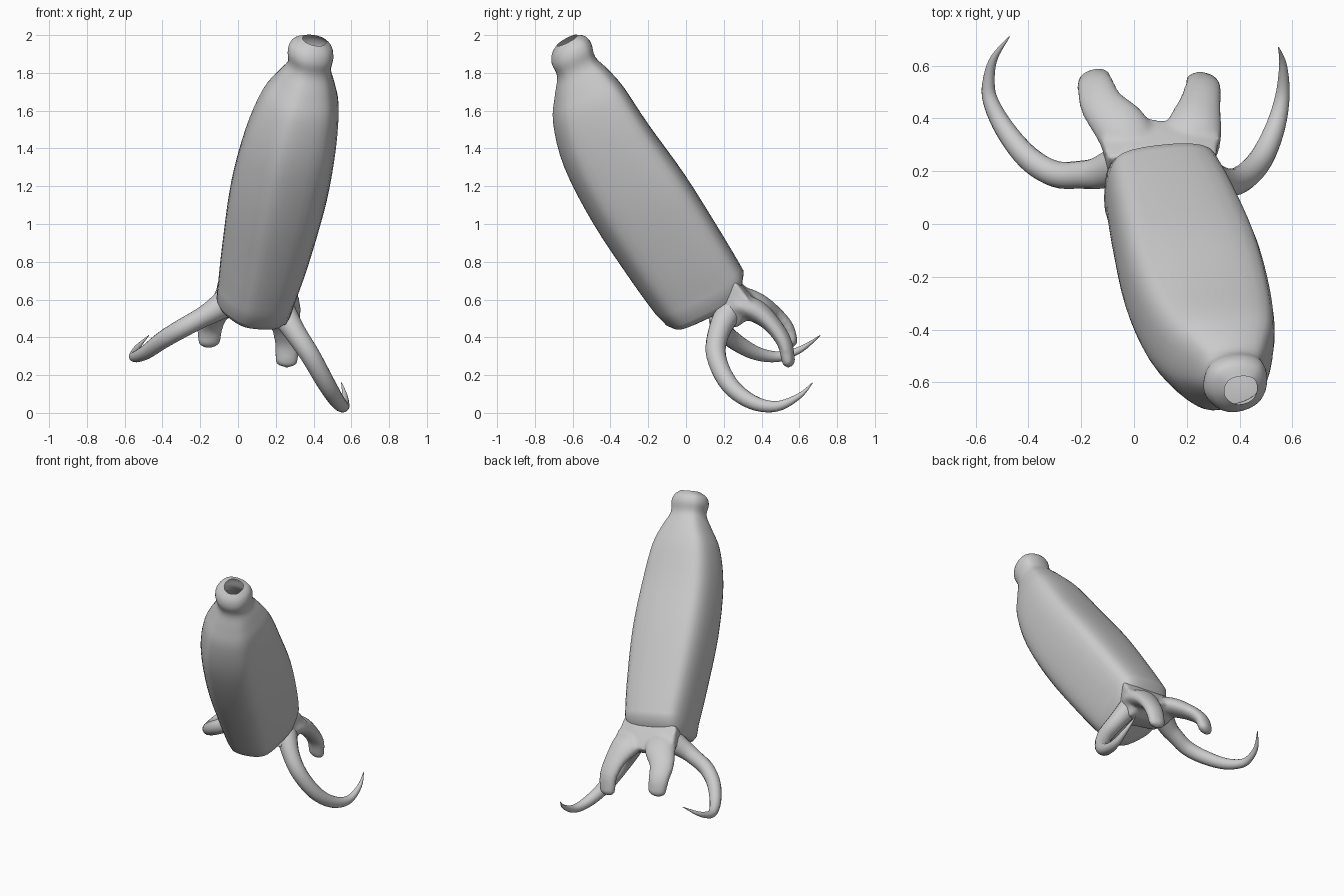
import bpy, bmesh, math
from mathutils import Vector

if "Cube" in bpy.data.objects:
    bpy.data.objects.remove(bpy.data.objects["Cube"])


def spline(pts, n):
    """Catmull-Rom resampling of rows with any number of values."""
    out = []
    for i in range(len(pts) - 1):
        p0, p1 = pts[max(i - 1, 0)], pts[i]
        p2, p3 = pts[i + 1], pts[min(i + 2, len(pts) - 1)]
        for k in range(n):
            t = k / n
            out.append([0.5 * (2 * b + (c - a) * t + (2 * a - 5 * b + 4 * c - d) * t * t
                               + (3 * b - a - 3 * c + d) * t ** 3)
                        for a, b, c, d in zip(p0, p1, p2, p3)])
    return out + [list(pts[-1])]


def loft(bm, rings, cap_start=True, cap_end=True):
    vs = [[bm.verts.new(p) for p in r] for r in rings]
    n = len(vs[0])
    for a, b in zip(vs, vs[1:]):
        for i in range(n):
            bm.faces.new((a[i], a[(i + 1) % n], b[(i + 1) % n], b[i]))
    if cap_start:
        bm.faces.new(vs[0][::-1])
    if cap_end:
        bm.faces.new(vs[-1])


def finish(bm, name):
    bmesh.ops.recalc_face_normals(bm, faces=bm.faces)
    me = bpy.data.meshes.new(name)
    bm.to_mesh(me)
    bm.free()
    me.shade_smooth()
    ob = bpy.data.objects.new(name, me)
    bpy.context.collection.objects.link(ob)
    return ob


def sweep(bm, path, ref, flat=1.0, sides=16, dome=False):
    """Tapered tube through (x, y, z, radius) rows; flat squashes the thickness."""
    rows = spline(path, 5)
    if dome:  # rounded end
        p, q = Vector(rows[-1][:3]), Vector(rows[-2][:3])
        d, r = (p - q).normalized(), rows[-1][3]
        for a in (25, 50, 72, 86):
            t = math.radians(a)
            rows.append([*(p + d * r * flat * math.sin(t)), r * math.cos(t)])
    pts = [Vector(r[:3]) for r in rows]
    w, rings = Vector(ref), []
    for i, p in enumerate(pts):
        t = (pts[min(i + 1, len(pts) - 1)] - pts[max(i - 1, 0)]).normalized()
        w = (w - t * w.dot(t)).normalized()
        h = t.cross(w)
        r = rows[i][3]
        rings.append([p + w * r * math.cos(2 * math.pi * k / sides)
                      + h * r * flat * math.sin(2 * math.pi * k / sides) for k in range(sides)])
    loft(bm, rings)


def cut_corners(poly, f):
    out = []
    for a, b in zip(poly, poly[1:] + poly[:1]):
        out += [a.lerp(b, f), a.lerp(b, 1 - f)]
    return out


# Body cross-section: rounded, uneven pentagon fitted into +-1
sec = [Vector(p) for p in ((-1.03, -.3), (-.3, -1.12), (.85, -.85), (1.1, .9), (-.93, .9))]
for f in (.18, .25, .25):
    sec = cut_corners(sec, f)
lo = [min(p[i] for p in sec) for i in (0, 1)]
hi = [max(p[i] for p in sec) for i in (0, 1)]
sec = [Vector([2 * (p[i] - lo[i]) / (hi[i] - lo[i]) - 1 for i in (0, 1)]) for p in sec]

# Body: leaning hull with a narrow open neck (x, y, z, half width, half depth, roundness)
stations = [
    (.107, .07, .64, .215, .26, 0), (.148, -.045, .815, .237, .27, 0),
    (.215, -.245, 1.125, .26, .275, 0), (.278, -.42, 1.41, .247, .25, 0),
    (.328, -.515, 1.625, .21, .21, .1), (.359, -.553, 1.745, .158, .158, .3),
    (.378, -.58, 1.83, .118, .114, .6), (.385, -.605, 1.9, .124, .118, .7),
    (.392, -.62, 1.945, .108, .1, .7), (.405, -.63, 1.972, .064, .06, .7)]
end = [(.078, .105, .52, .13, .13, 0), (.082, .1, .53, .18, .185, 0),
       (.09, .092, .562, .207, .22, 0)]
axis = Vector((.305, -.73, 1.4)).normalized()
u = (Vector((1, 0, 0)) - axis * axis.x).normalized()
v = axis.cross(u)
rings = []
for x, y, z, hu, hv, rd in end + spline(stations, 4):
    ring = [p.lerp(p.normalized(), rd) for p in sec]
    rings.append([Vector((x, y, z)) + u * hu * p.x + v * hv * p.y for p in ring])
bm = bmesh.new()
loft(bm, rings, cap_end=False)
finish(bm, "body")

# Head: wedge with two blunt prongs, fused and smoothed
bm = bmesh.new()
hull = [(-.1, .25, .73), (.31, .25, .71), (-.09, .1, .54), (.26, .12, .46),
        (.0, .4, .57), (.19, .4, .545), (-.13, .34, .62), (.33, .34, .59),
        (-.06, .26, .5), (.26, .27, .45), (-.02, .3, .685), (.23, .3, .67)]
bmesh.ops.convex_hull(bm, input=[bm.verts.new(p) for p in hull])
prongs = [
    [(-.0, .26, .62, .1), (-.045, .36, .585, .105), (-.12, .45, .53, .085),
     (-.147, .525, .455, .072), (-.152, .552, .38, .064)],
    [(.22, .26, .57, .1), (.228, .36, .545, .108), (.249, .45, .475, .083),
     (.262, .52, .375, .07), (.256, .542, .275, .062)]]
for p in prongs:
    sweep(bm, p, (1, 0, 0), flat=.58, dome=True)
head = finish(bm, "head")
rm = head.modifiers.new("fuse", 'REMESH')
rm.mode = 'VOXEL'
rm.voxel_size = .012
rm.use_smooth_shade = True
sm = head.modifiers.new("soften", 'SMOOTH')
sm.factor = .5
sm.iterations = 10

# Curved tusks tapering to a point
tusks = {
    "right_tusk": [(.22, .24, .56, .075), (.3, .175, .43, .058), (.385, .16, .3, .052),
                   (.47, .23, .15, .047), (.53, .35, .057, .039), (.562, .48, .035, .028),
                   (.565, .6, .09, .015), (.548, .67, .16, .002)],
    "left_tusk": [(-.04, .23, .6, .08), (-.13, .195, .54, .062), (-.2, .187, .5, .053),
                  (-.3, .19, .445, .05), (-.4, .25, .385, .046), (-.49, .36, .32, .038),
                  (-.545, .47, .297, .029), (-.55, .55, .312, .022),
                  (-.53, .63, .35, .014), (-.472, .71, .41, .002)]}
for name, path in tusks.items():
    bm = bmesh.new()
    sweep(bm, path, (0, 1, 0))
    finish(bm, name)
